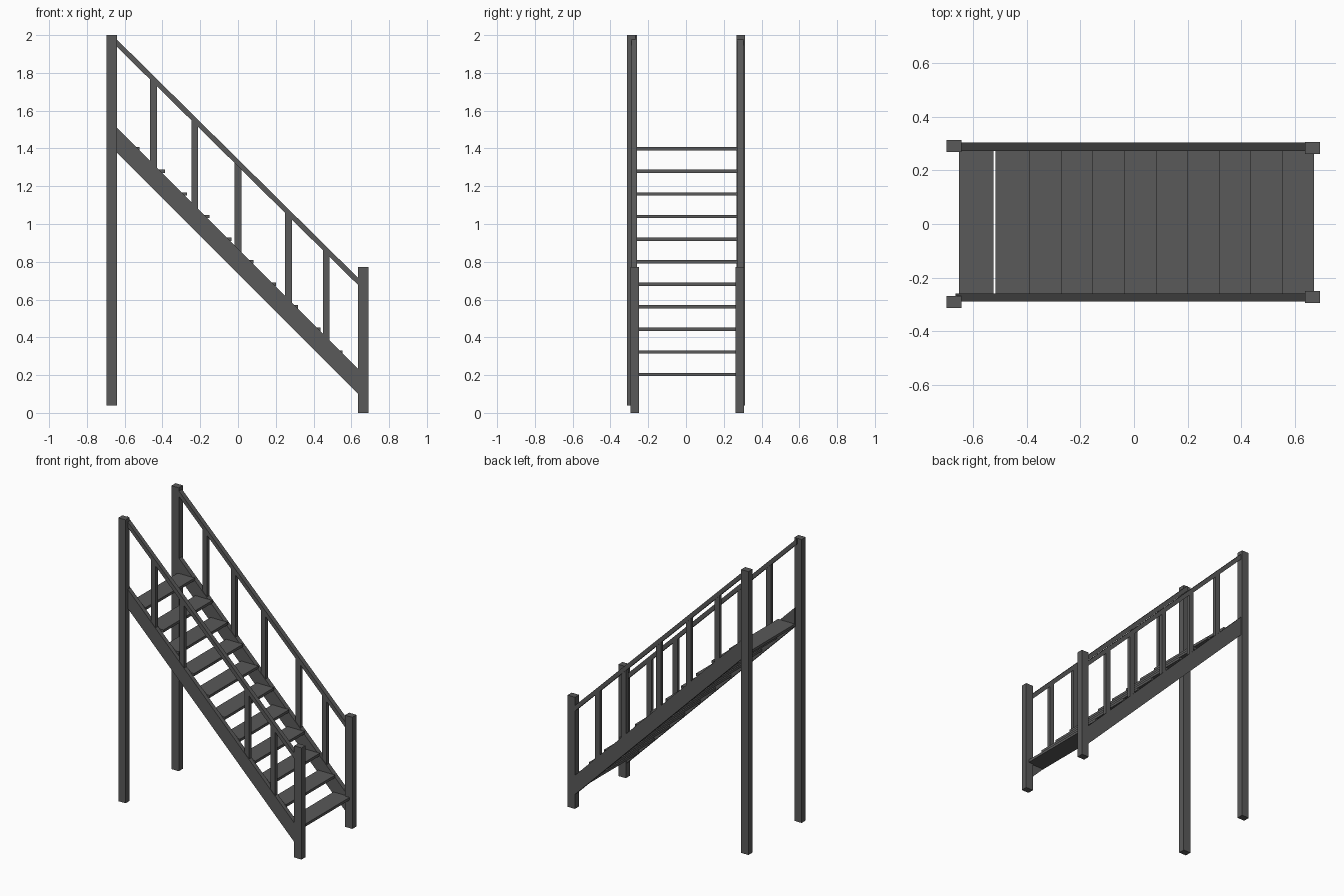
import bpy

if "Cube" in bpy.data.objects:
    bpy.data.objects.remove(bpy.data.objects["Cube"])

# one dark grey paint for everything
grey = bpy.data.materials.new("dark grey")
grey.diffuse_color = (0.10, 0.10, 0.10, 1)
grey.use_nodes = True
grey.node_tree.nodes["Principled BSDF"].inputs["Base Color"].default_value = grey.diffuse_color


def prism(name, profile, y0, y1):
    """Extrude an x/z outline from y0 to y1."""
    n = len(profile)
    verts = [(x, y, z) for y in (y0, y1) for x, z in profile]
    faces = [tuple(range(n)), tuple(range(2 * n - 1, n - 1, -1))]
    faces += [(i, i + n, (i + 1) % n + n, (i + 1) % n) for i in range(n)]
    mesh = bpy.data.meshes.new(name)
    mesh.from_pydata(verts, [], faces)
    mesh.materials.append(grey)
    obj = bpy.data.objects.new(name, mesh)
    bpy.context.collection.objects.link(obj)
    return obj


def box(name, x0, x1, y0, y1, z0, z1):
    return prism(name, [(x0, z0), (x1, z0), (x1, z1), (x0, z1)], y0, y1)


def stringer_top(x):
    return 0.869 - 1.001 * x


def rail_top(x):
    return 1.343 - 0.988 * x


def sloped(name, top, height, x0, x1, y0, y1):
    return prism(name, [(x0, top(x0) - height), (x1, top(x1) - height),
                        (x1, top(x1)), (x0, top(x0))], y0, y1)


# posts: tall pair at the head, short pair at the foot
box("front_tall_post", -0.697, -0.641, -0.313, -0.268, 0.04, 2.0)
box("back_tall_post", -0.697, -0.641, 0.268, 0.313, 0.04, 2.0)
box("front_short_post", 0.636, 0.692, -0.294, -0.250, 0, 0.772)
box("back_short_post", 0.636, 0.692, 0.261, 0.306, 0, 0.772)

# each side: stringer, handrail and balusters (front side lacks the middle one)
sides = {"front": (-0.289, -0.259, -0.665, (-0.448, -0.229, 0.267, 0.467)),
         "back": (0.271, 0.304, -0.65, (-0.448, -0.229, 0.0, 0.267, 0.467))}
for side, (y0, y1, x_head, spots) in sides.items():
    sloped(side + "_stringer", stringer_top, 0.132, -0.65, 0.65, y0, y1)
    sloped(side + "_handrail", rail_top, 0.038, x_head, 0.65, y0, y1)
    mid = (y0 + y1) / 2
    for i, x in enumerate(spots):
        a, b = x - 0.018, x + 0.018
        prism(f"{side}_baluster_{i + 1}",
              [(a, stringer_top(b) - 0.01), (b, stringer_top(b) - 0.01),
               (b, rail_top(b) - 0.02), (a, rail_top(a) - 0.02)],
              mid - 0.0125, mid + 0.0125)

# treads, the top one set slightly further back
for i in range(11):
    nose = -0.522 if i == 0 else -0.387 + 0.1175 * (i - 1)
    z = 1.398 - 0.1195 * i
    box(f"tread_{i + 1}", nose - 0.129, nose, -0.262, 0.273, z - 0.009, z + 0.009)
